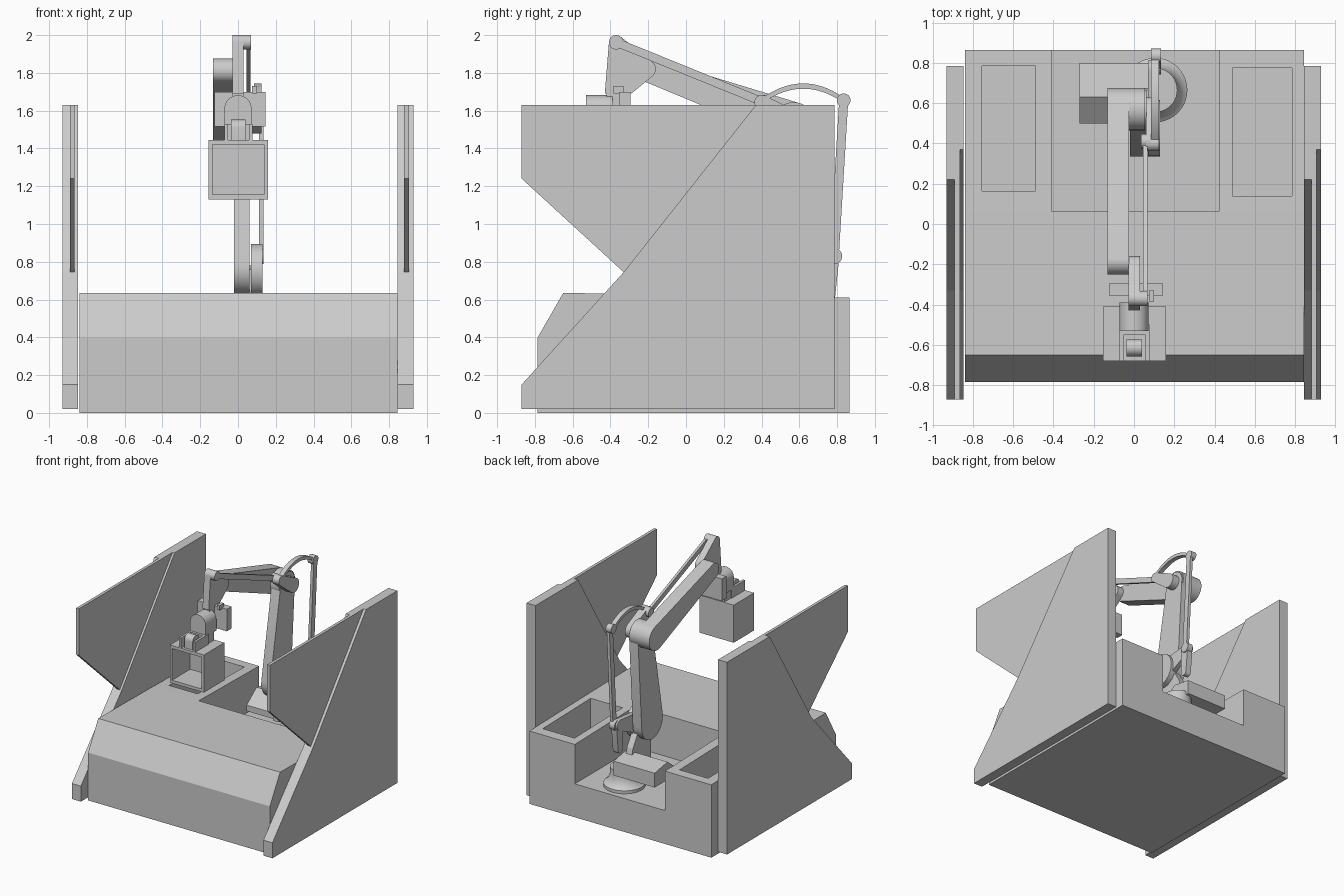
import bpy, bmesh, math
from mathutils import Vector
from mathutils.geometry import convex_hull_2d

if "Cube" in bpy.data.objects:
    bpy.data.objects.remove(bpy.data.objects["Cube"])


def finish(name, bm, smooth=False):
    bmesh.ops.recalc_face_normals(bm, faces=bm.faces)
    mesh = bpy.data.meshes.new(name)
    bm.to_mesh(mesh)
    bm.free()
    ob = bpy.data.objects.new(name, mesh)
    bpy.context.collection.objects.link(ob)
    if smooth:
        bpy.ops.object.select_all(action='DESELECT')
        bpy.context.view_layer.objects.active = ob
        ob.select_set(True)
        bpy.ops.object.shade_smooth_by_angle(angle=math.radians(30))
    return ob


def prism(name, pts, x0, x1, smooth=False):
    """Extrude a (y, z) profile from x0 to x1."""
    bm = bmesh.new()
    a = [bm.verts.new((x0, y, z)) for y, z in pts]
    b = [bm.verts.new((x1, y, z)) for y, z in pts]
    bm.faces.new(a)
    bm.faces.new(b[::-1])
    n = len(pts)
    for i in range(n):
        j = (i + 1) % n
        bm.faces.new((a[i], b[i], b[j], a[j]))
    return finish(name, bm, smooth)


def box(name, x0, x1, y0, y1, z0, z1):
    return prism(name, [(y0, z0), (y1, z0), (y1, z1), (y0, z1)], x0, x1)


def link(name, circles, x0, x1, n=32):
    """Rounded bar: the hull of (y, z, radius) circles, extruded in x."""
    pts = [(y + r * math.cos(2 * math.pi * k / n), z + r * math.sin(2 * math.pi * k / n))
           for y, z, r in circles for k in range(n if r else 1)]
    hull = convex_hull_2d([Vector(p) for p in pts])
    return prism(name, [pts[i] for i in hull], x0, x1, True)


def lathe(name, cx, cy, profile, n=40):
    """Revolve a (radius, z) profile about a vertical axis."""
    bm = bmesh.new()
    rings = [[bm.verts.new((cx + r * math.cos(2 * math.pi * k / n),
                            cy + r * math.sin(2 * math.pi * k / n), z)) for k in range(n)]
             for r, z in profile]
    for a, b in zip(rings, rings[1:]):
        for k in range(n):
            j = (k + 1) % n
            bm.faces.new((a[k], a[j], b[j], b[k]))
    bm.faces.new(rings[0])
    bm.faces.new(rings[-1])
    return finish(name, bm, True)


def cut(ob, cutters):
    for c in cutters:
        c.hide_render = True
        m = ob.modifiers.new("cut", 'BOOLEAN')
        m.operation = 'DIFFERENCE'
        m.solver = 'EXACT'
        m.object = c
        with bpy.context.temp_override(object=ob, active_object=ob):
            bpy.ops.object.modifier_apply(modifier=m.name)
        bpy.data.objects.remove(c)


# Base housing with a rear robot well and two bins
base = prism("base_housing", [(-0.785, 0), (0.865, 0), (0.865, 0.61), (0.065, 0.625),
                              (-0.65, 0.635), (-0.785, 0.40)], -0.84, 0.845)
cut(base, [box("well_cutter", -0.41, 0.425, 0.065, 1.0, 0.28, 0.9),
           box("left_bin_cutter", -0.755, -0.49, 0.165, 0.785, 0.30, 0.9),
           box("right_bin_cutter", 0.49, 0.785, 0.14, 0.775, 0.30, 0.9)])

# Side guards: two-layer frame with a thin wing panel in the middle
for side, x, thin in (("left", -0.93, 0.04), ("right", 0.845, 0.035)):
    for layer, top, xa, xb in (("a", 0.22, x, x + thin), ("b", 0.37, x + thin, x + 0.083)):
        prism(f"{side}_guard_frame_{layer}",
              [(-0.87, 0.02), (0.785, 0.02), (0.785, 1.63), (top, 1.63),
               (-0.33, 0.745), (-0.87, 0.15)], xa, xb)
    prism(f"{side}_guard_wing", [(-0.33, 0.745), (0.37, 1.63), (-0.87, 1.63), (-0.87, 1.24)],
          x + thin, x + thin + 0.025)

# Robot foot and turret
lathe("robot_foot", 0.105, 0.665, [(0.16, 0.28), (0.16, 0.305), (0.145, 0.315), (0.125, 0.34),
                                   (0.11, 0.38), (0.11, 0.44)])
prism("turret_block", [(0.50, 0.41), (0.80, 0.41), (0.80, 0.53), (0.63, 0.56), (0.50, 0.46)],
      -0.27, 0.11)
prism("shoulder_yoke", [(0.42, 0.44), (0.70, 0.44), (0.66, 0.60), (0.55, 0.78), (0.42, 0.76)],
      0.03, 0.085)

# Lower arm, shoulder crank and rear push rod
link("lower_arm", [(0.475, 0.765, 0.14), (0.57, 1.54, 0.095)], -0.02, 0.062)
link("shoulder_crank_disc", [(0.475, 0.755, 0.14)], 0.07, 0.13)
link("shoulder_crank", [(0.50, 0.755, 0.09), (0.77, 0.83, 0.042)], 0.07, 0.11)
link("crank_lug", [(0.77, 0.83, 0.042), (0.76, 0.62, 0.03)], 0.075, 0.125)
link("push_rod", [(0.785, 0.83, 0.024), (0.835, 1.655, 0.024)], 0.11, 0.135)
for nm, y, z, r in (("lower", 0.785, 0.83, 0.042), ("upper", 0.835, 1.655, 0.036)):
    link(nm + "_rod_eye", [(y, z, r)], 0.085, 0.135)

# Elbow joint and forearm
link("elbow_joint", [(0.57, 1.54, 0.105)], -0.132, 0.055)
link("forearm", [(0.57, 1.54, 0.105), (-0.185, 1.81, 0.065)], -0.132, -0.025)

# Arched elbow lever
outer, inner = [], []
for k in range(17):
    t = k / 16
    y = 0.38 + 0.455 * t
    z = 1.635 + 0.02 * t + 4 * 0.085 * t * (1 - t)
    outer.append((y, z + 0.014))
    inner.append((y, z - 0.014))
prism("elbow_lever_arch", outer + inner[::-1], 0.085, 0.125, True)
link("elbow_lever_arm", [(0.40, 1.645, 0.038), (0.57, 1.54, 0.06)], 0.06, 0.125)

# Parallel tie rod along the forearm
link("tie_rod", [(0.41, 1.645, 0.022), (-0.37, 1.962, 0.022)], 0.045, 0.066)
link("tie_rod_rear_eye", [(0.41, 1.645, 0.038)], 0.035, 0.085)
link("tie_rod_front_eye", [(-0.37, 1.962, 0.038)], 0.025, 0.068)

# Wrist
link("wrist_plate", [(-0.37, 1.962, 0.038), (-0.21, 1.82, 0.05), (-0.43, 1.69, 0),
                     (-0.29, 1.69, 0)], -0.028, 0.03)
box("wrist_neck", -0.028, 0.03, -0.42, -0.31, 1.60, 1.70)
box("wrist_crossbox", -0.125, 0.145, -0.355, -0.295, 1.515, 1.70)
box("wrist_connector", 0.075, 0.10, -0.385, -0.33, 1.69, 1.73)
motor = link("wrist_motor", [(0, 1.61, 0.072), (-0.072, 1.515, 0), (0.072, 1.515, 0)], 0, 0.14)
motor.rotation_euler = (0, 0, math.pi / 2)
motor.location = (0, -0.53, 0)

# Tool mount
for s in (-1, 1):
    x = s * 0.065 + 0.003
    box("mount_fork", x - 0.01, x + 0.01, -0.68, -0.50, 1.44, 1.53)
box("mount_base", -0.065, 0.07, -0.55, -0.42, 1.44, 1.53)
mb = link("mount_block", [(-0.615, 1.51, 0.042), (-0.657, 1.44, 0), (-0.573, 1.44, 0)], -0.036, 0.04)

# Open-fronted tool box with a recessed rim
tool = box("tool_box", -0.155, 0.16, -0.68, -0.41, 1.13, 1.445)
cut(tool, [box("tool_cutter", -0.135, 0.138, -0.8, -0.44, 1.155, 1.42)])
